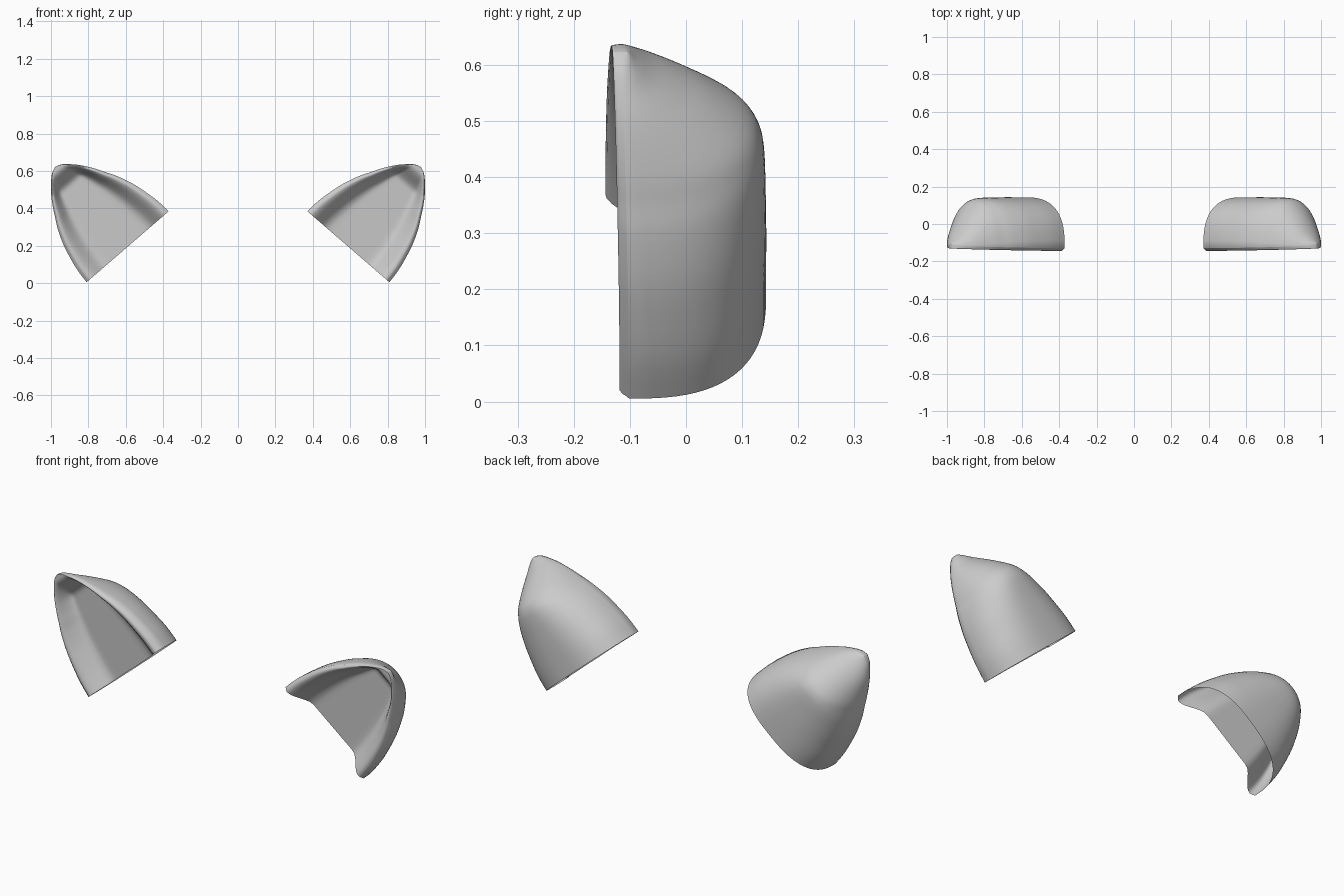
import bpy, bmesh, math
from mathutils import Vector

if "Cube" in bpy.data.objects:
    bpy.data.objects.remove(bpy.data.objects["Cube"])

# Ear rows from base to tip: distance along ear, half width, back depth y, section roundness
ROWS = [(0, .290, .143, 2.7), (.08, .283, .143, 2.7), (.16, .267, .143, 2.6),
        (.24, .245, .142, 2.5), (.32, .212, .140, 2.35), (.37, .184, .133, 2.2),
        (.41, .162, .110, 2.1), (.46, .130, .050, 2.0), (.50, .100, -.010, 2.0),
        (.53, .072, -.055, 2.0), (.556, .044, -.085, 2.0), (.570, .020, -.098, 2.0),
        (.576, .0, -.105, 2.0)]
BASE = Vector((.59, 0, .195))            # middle of the open base
ACROSS = Vector((.757, 0, -.654))
ALONG = Vector((.654, 0, .757))
STEPS, N_OUT, N_IN = 4, 40, 32


def smooth(t):
    t = max(0.0, min(1.0, t))
    return t * t * (3 - 2 * t)


def row_at(t):
    """Catmull-Rom interpolation through the rows."""
    i = min(int(t), len(ROWS) - 2)
    f = t - i
    p = [ROWS[max(0, min(len(ROWS) - 1, i + k))] for k in (-1, 0, 1, 2)]
    return [.5 * (2 * b + (c - a) * f + (2 * a - 5 * b + 4 * c - d) * f * f
                  + (3 * b - a - 3 * c + d) * f ** 3) for a, b, c, d in zip(*p)]


def section(v, w, back, n):
    """Closed section: rounded back, front lips and hollow."""
    w = max(w, 0)
    pts = []
    shift = .012 * v / .57
    for i in range(N_OUT + 1):           # back shell
        a = math.pi * i / N_OUT
        c, s = math.cos(a), max(0, math.sin(a))
        u = w * math.copysign(abs(c) ** (2 / n), c)
        front = -.115 + .048 * u
        pts.append((u, front + (back - front) * s ** (2 / n)))
    for i in range(1, N_IN):             # lip and hollow
        s = -math.cos(math.pi * i / N_IN)
        u = w * s
        lip = .015 * (1 - smooth((1 - abs(s)) / .07))
        hollow = .088 * smooth((.92 - abs(s)) / .42) * smooth((.555 - v) / .11)
        pts.append((u, -.131 + .048 * u + lip + hollow))
    return [BASE + ACROSS * (u + shift) + ALONG * v + Vector((0, y, 0)) for u, y in pts]


# Ear: skin the sections, leaving the base open
bm = bmesh.new()
count = (len(ROWS) - 1) * STEPS
rings = [[bm.verts.new(p) for p in section(*row_at(k / STEPS))] for k in range(count + 1)]
for r0, r1 in zip(rings, rings[1:]):
    for j in range(len(r0)):
        k = (j + 1) % len(r0)
        bm.faces.new((r0[j], r0[k], r1[k], r1[j]))
# close the tip
bm.faces.new(rings[-1])
bmesh.ops.remove_doubles(bm, verts=bm.verts, dist=.0004)
bmesh.ops.recalc_face_normals(bm, faces=bm.faces)
mesh = bpy.data.meshes.new("ears")
bm.to_mesh(mesh)
bm.free()
ears = bpy.data.objects.new("ears", mesh)
bpy.context.collection.objects.link(ears)
mesh.shade_smooth()

# Matching ear on the other side
mirror = ears.modifiers.new("mirror", 'MIRROR')
mirror.use_axis[0] = True
